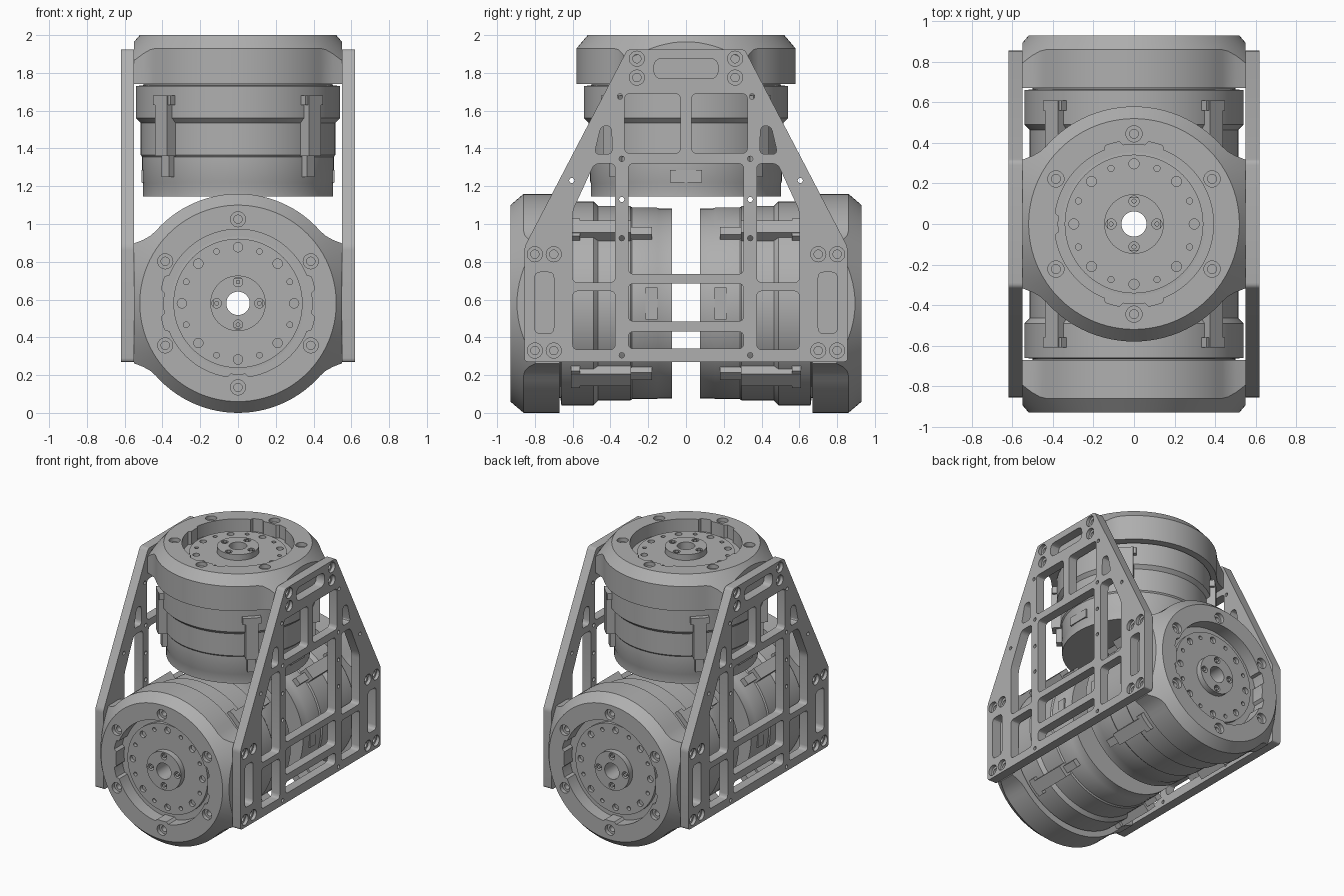
import bpy, bmesh
from math import sin, cos, pi, radians, degrees, asin
from mathutils import Matrix, Vector

if "Cube" in bpy.data.objects:
    bpy.data.objects.remove(bpy.data.objects["Cube"])

metal = bpy.data.materials.new("machined_grey")
metal.use_nodes = True
GREY = (0.43, 0.43, 0.43, 1)
metal.diffuse_color = GREY
bsdf = metal.node_tree.nodes["Principled BSDF"]
bsdf.inputs["Base Color"].default_value = GREY
bsdf.inputs["Roughness"].default_value = 0.6
made = []


def place(name, mesh, matrix):
    if not mesh.materials:
        mesh.materials.append(metal)
    ob = bpy.data.objects.new(name, mesh)
    bpy.context.collection.objects.link(ob)
    ob.matrix_world = matrix
    made.append(ob)


def finish(bm, name):
    bmesh.ops.recalc_face_normals(bm, faces=bm.faces)
    mesh = bpy.data.meshes.new(name)
    bm.to_mesh(mesh)
    bm.free()
    return mesh


def circle(x, y, r, n=24):
    return [(x + r * cos(2 * pi * i / n), y + r * sin(2 * pi * i / n)) for i in range(n)]


def polar(r, deg):
    return r * cos(radians(deg)), r * sin(radians(deg))


def rounded(points, r=0.03, steps=4):
    """Polygon with every corner rounded off."""
    out = []
    pts = [Vector(p) for p in points]
    for i, p in enumerate(pts):
        a = p + (pts[i - 1] - p).normalized() * r
        b = p + (pts[(i + 1) % len(pts)] - p).normalized() * r
        for k in range(steps + 1):
            t = k / steps
            out.append(tuple(a * (1 - t) ** 2 + p * 2 * t * (1 - t) + b * t * t))
    return out


def rect(x0, x1, y0, y1, r=0.03):
    return rounded([(x0, y0), (x1, y0), (x1, y1), (x0, y1)], r)


def panel(name, loops, z0, z1):
    """Flat sheet from an outline and hole loops, between two heights."""
    cu = bpy.data.curves.new(name, "CURVE")
    cu.dimensions, cu.fill_mode, cu.extrude = "2D", "BOTH", (z1 - z0) / 2
    for loop in loops:
        sp = cu.splines.new("POLY")
        sp.points.add(len(loop) - 1)
        for pt, (x, y) in zip(sp.points, loop):
            pt.co = (x, y, 0, 1)
        sp.use_cyclic_u = True
    ob = bpy.data.objects.new(name, cu)
    bpy.context.collection.objects.link(ob)
    ev = ob.evaluated_get(bpy.context.evaluated_depsgraph_get())
    raw = bpy.data.meshes.new_from_object(ev)
    bm = bmesh.new()
    bm.from_mesh(raw)
    bpy.data.objects.remove(ob)
    bmesh.ops.remove_doubles(bm, verts=bm.verts, dist=1e-5)
    bmesh.ops.translate(bm, verts=bm.verts, vec=(0, 0, (z0 + z1) / 2))
    return finish(bm, name)


def lathe(name, profile, segs=96):
    """Closed ring profile; each entry gives (radius, height) at an angle."""
    bm = bmesh.new()
    rings = []
    for entry in profile:
        ring = []
        for i in range(segs):
            deg = 360 * i / segs
            r, z = entry(deg) if callable(entry) else entry
            ring.append(bm.verts.new((*polar(r, deg), z)))
        rings.append(ring)
    for j, a in enumerate(rings):
        b = rings[(j + 1) % len(rings)]
        for i in range(segs):
            k = (i + 1) % segs
            bm.faces.new((a[i], a[k], b[k], b[i]))
    return finish(bm, name)


def flange_radius(deg):
    """Round flange with a flat mounting pad on each side."""
    a = degrees(asin(min(1, abs(sin(radians(deg))))))
    if a <= 30.01:
        return 0.55 / cos(radians(a))
    return 0.58 + 0.055 * max(0, (41.25 - a) / 11.25) ** 2


def flange_edge(deg):
    r = flange_radius(deg)
    return r, -(r - 0.52) * 1.17


# Actuator parts, with the output face at height 0 pointing up
flange = lathe("flange", [(0.5, -0.26), lambda d: (flange_radius(d), -0.26), flange_edge,
                          (0.52, 0), (0.515, -0.1), (0.3, -0.1), (0.3, -0.26)])
body = lathe("body", [(0.062, -0.08), (0.5, -0.11), (0.5, -0.265), (0.54, -0.27), (0.54, -0.44),
                      (0.515, -0.465), (0.515, -0.635), (0.507, -0.645), (0.507, -0.775),
                      (0.503, -0.785), (0.503, -0.855), (0.062, -0.855)])

bolt_spots = [polar(0.445, 30 + 60 * k) for k in range(6)]
bolts = panel("bolts", [circle(*p, r) for p in bolt_spots for r in (0.04, 0.022)], -0.11, -0.03)

rotor_holes = [circle(*polar(0.297, 22.5 * k), 0.015 if k % 2 else 0.025, 16) for k in range(16)]
rotor = panel("rotor", [circle(0, 0, 0.342, 96), circle(0, 0, 0.13, 48)] + rotor_holes, -0.115, -0.07)
hub_holes = [circle(*polar(0.113, 90 * k), r) for k in range(4) for r in (0.025, 0.012)]
hub = panel("hub", [circle(0, 0, 0.147, 48), circle(0, 0, 0.062, 48)] + hub_holes, -0.115, -0.025)


def face_ring(notch):
    """Outer face with bolt holes and a scalloped inner rim."""
    rim = []
    for d in range(0, 360, 2):
        off = (d - notch + 180) % 360 - 180
        r = 0.392
        if abs(off) <= 6:
            r -= 0.018
        elif min(abs(abs(off) - 75), abs(abs(off) - 105)) <= 6:
            r += 0.02
        rim.append(polar(r, d))
    holes = [circle(*p, 0.04) for p in bolt_spots]
    return panel("face_ring", [circle(0, 0, 0.52, 96), rim] + holes, -0.1, 0)


def boxes(name, specs):
    """Boxes given as angle, radial range, half width and height range."""
    bm = bmesh.new()
    for deg, r0, r1, half, z0, z1 in specs:
        m = (Matrix.Rotation(radians(deg), 4, "Z")
             @ Matrix.Translation(((r0 + r1) / 2, 0, (z0 + z1) / 2))
             @ Matrix.Diagonal((r1 - r0, 2 * half, z1 - z0, 1)))
        bmesh.ops.create_cube(bm, size=1, matrix=m)
    return finish(bm, name)


corners = (45, 135, 225, 315)
clamps = boxes("clamps", [s for d in corners for s in (
    (d, 0.46, 0.575, 0.045, -0.64, -0.32),
    (d, 0.46, 0.57, 0.065, -0.37, -0.32),
    (d, 0.46, 0.545, 0.028, -0.75, -0.64))])
ports = boxes("ports", [(d, 0.49, 0.512, 0.085, -0.78, -0.715) for d in (0, 180)])

# Three actuators: top, front and back
front = Matrix.Translation((0, -0.93, 0.58)) @ Matrix.Rotation(pi / 2, 4, "X")
half_turn = Matrix.Rotation(pi, 4, "Z")
for label, mat, notch in (("top", Matrix.Translation((0, 0, 2)), 180),
                          ("front", front, 270), ("back", half_turn @ front, 270)):
    parts = dict(flange=flange, body=body, bolts=bolts, rotor=rotor, hub=hub,
                 clamps=clamps, ports=ports, face_ring=face_ring(notch))
    for part, mesh in parts.items():
        place(f"{label}_actuator_{part}", mesh, mat)

# Side plate: trapezoid outline, centre openings, then mirrored openings
outline = rounded([(-0.855, 0.27), (0.855, 0.27), (0.855, 0.88),
                   (0.31, 1.925), (-0.31, 1.925), (-0.855, 0.88)], 0.02)
loops = [outline, rect(-0.17, 0.17, 1.77, 1.875, 0.045),
         rect(-0.305, 0.305, 0.735, 1.32), rect(-0.305, 0.305, 0.485, 0.685),
         rect(-0.305, 0.305, 0.34, 0.43)]
side_openings = [
    rect(0.03, 0.325, 1.375, 1.69),
    rounded([(0.39, 1.37), (0.485, 1.37), (0.45, 1.52), (0.395, 1.52)]),
    rounded([(0.375, 0.69), (0.6, 0.69), (0.6, 1.07), (0.485, 1.32), (0.375, 1.32)]),
    rect(0.375, 0.6, 0.335, 0.645),
    rect(0.7, 0.8, 0.42, 0.745)]
side_openings += [circle(0.34, z, 0.014, 12) for z in (0.305, 0.925, 1.13, 1.345)]
side_openings += [circle(0.35, 1.675, 0.014, 12), circle(0.605, 1.23, 0.014, 12)]
screw_spots = [(y, z) for y in (0.7, 0.8) for z in (0.33, 0.84)] + [(0.26, 1.775), (0.26, 1.875)]
side_openings += [circle(*p, 0.04) for p in screw_spots]
for loop in side_openings:
    loops += [loop, [(-y, z) for y, z in loop]]
plate = panel("side_plate", loops, -0.035, 0.035)
screws = panel("plate_screws", [circle(s * y, z, r) for y, z in screw_spots
                                for s in (1, -1) for r in (0.04, 0.022)], -0.035, 0.01)

# Plate drawing axes (across, up, out) become y, z, x
stand = Matrix(((0, 0, 1, 0.585), (1, 0, 0, 0), (0, 1, 0, 0), (0, 0, 0, 1)))
for label, mat in (("left", stand), ("right", half_turn @ stand)):
    place(f"{label}_side_plate", plate, mat)
    place(f"{label}_plate_screws", screws, mat)

# Smooth the round walls, keep machined edges crisp
bpy.ops.object.select_all(action="DESELECT")
for ob in made:
    ob.select_set(True)
bpy.context.view_layer.objects.active = made[0]
bpy.ops.object.shade_smooth_by_angle(angle=radians(25))
